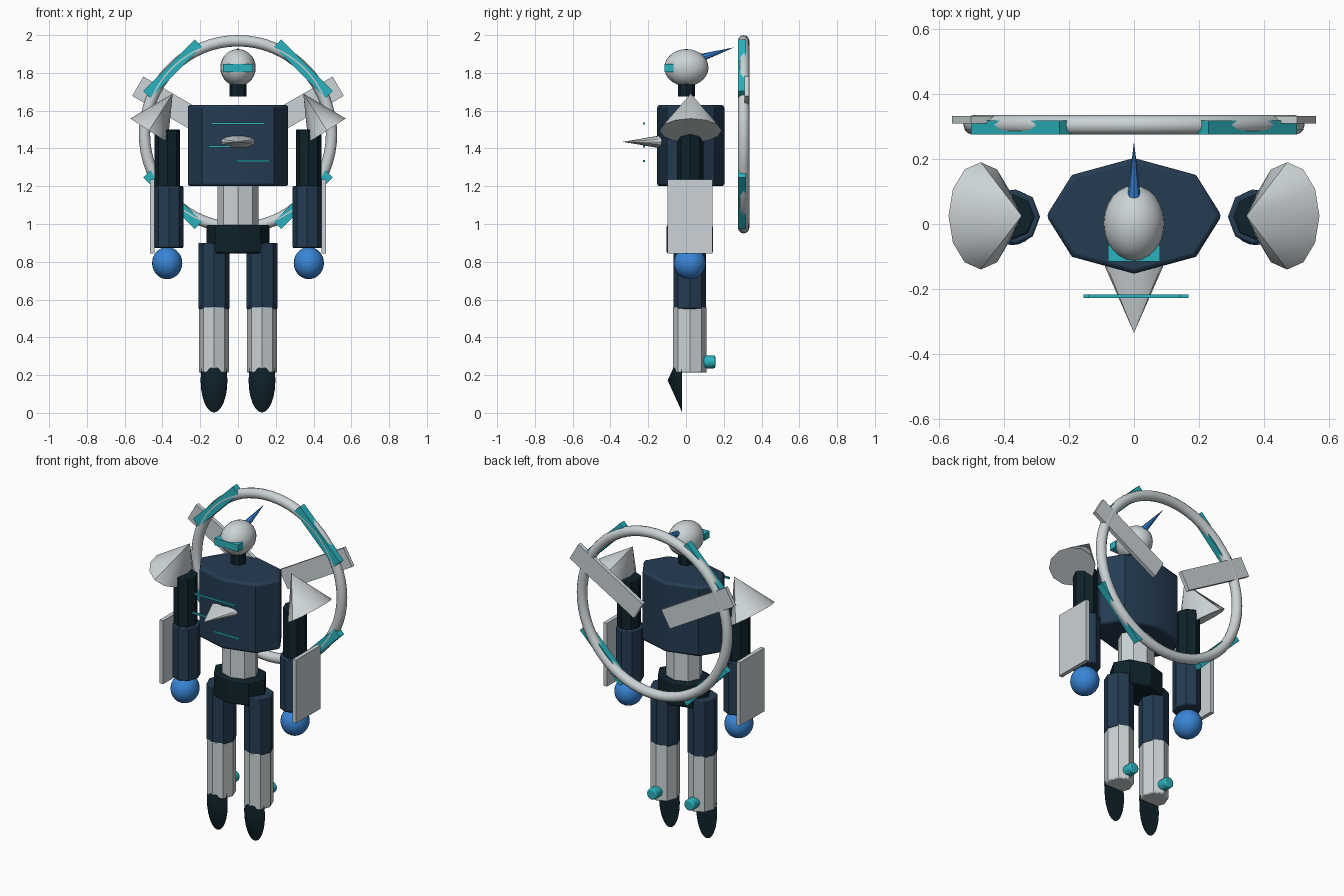
import bpy, math
from mathutils import Vector, Matrix

if "Cube" in bpy.data.objects:
    bpy.data.objects.remove(bpy.data.objects["Cube"])


def mat(name, col):
    m = bpy.data.materials.new(name)
    m.diffuse_color = (*col, 1)
    m.use_nodes = True
    m.node_tree.nodes["Principled BSDF"].inputs["Base Color"].default_value = m.diffuse_color
    return m


GREY = mat("pale_grey", (0.60, 0.65, 0.67))
NAVY = mat("navy", (0.018, 0.045, 0.085))
DARK = mat("dark_navy", (0.0045, 0.016, 0.024))
TEAL = mat("teal", (0.023, 0.45, 0.51))
BLUE = mat("bright_blue", (0.04, 0.235, 0.67))


def finish(name, m, size=(1, 1, 1), bevel=0, smooth=True):
    """Name, scale and colour the new primitive, with optional bevel."""
    o = bpy.context.object
    o.name = name
    o.data.transform(Matrix.Diagonal((*size, 1)))
    o.data.materials.append(m)
    if bevel:
        b = o.modifiers.new("bevel", 'BEVEL')
        b.width, b.segments, b.limit_method = bevel, 2, 'ANGLE'
        b.angle_limit = math.radians(60)
    if smooth:
        bpy.ops.object.shade_smooth_by_angle(angle=math.radians(31))
    return o


def box(name, m, loc, size, rot=(0, 0, 0)):
    bpy.ops.mesh.primitive_cube_add(size=1, location=loc, rotation=rot)
    return finish(name, m, size, smooth=False)


def prism(name, m, x, y, z0, z1, rx, ry, bevel=0.006):
    """Upright eight-sided column with corners on the axes."""
    bpy.ops.mesh.primitive_cylinder_add(vertices=8, radius=1, depth=1,
                                        location=(x, y, (z0 + z1) / 2))
    return finish(name, m, (rx, ry, z1 - z0), bevel)


def ball(name, m, loc, size):
    bpy.ops.mesh.primitive_uv_sphere_add(segments=24, ring_count=14, radius=1, location=loc)
    return finish(name, m, size)


def cone(name, m, base, tip, rx, ry, sides=16, rot=None):
    """Elliptical cone from base centre to tip."""
    base, tip = Vector(base), Vector(tip)
    d = tip - base
    bpy.ops.mesh.primitive_cone_add(vertices=sides, radius1=1, depth=1, location=(base + tip) / 2,
                                    rotation=rot or d.to_track_quat('Z', 'Y').to_euler())
    return finish(name, m, (rx, ry, d.length))


# Head, visor, antenna and neck
ball("head", GREY, (0, 0.002, 1.828), (0.094, 0.117, 0.098))
box("visor", TEAL, (0, -0.09, 1.826), (0.16, 0.05, 0.042))
cone("antenna", BLUE, (0, 0.085, 1.882), (0, 0.255, 1.935), 0.02, 0.02, 8)
prism("neck", DARK, 0, 0.002, 1.675, 1.76, 0.045, 0.045, 0)

# Trunk
prism("torso", NAVY, 0, 0.025, 1.2, 1.63, 0.27, 0.178, 0.014)
prism("abdomen", GREY, 0, 0.02, 0.98, 1.21, 0.108, 0.095)
prism("pelvis", DARK, 0, 0.02, 0.845, 0.995, 0.167, 0.122, 0.008)

# Chest spike and floating light bars
cone("chest_spike", GREY, (0, -0.13, 1.435), (0, -0.335, 1.435), 0.09, 0.035,
     rot=(math.pi / 2, 0, 0))
for x0, x1, z in ((-0.14, 0.14, 1.531), (-0.155, -0.04, 1.41), (-0.01, 0.168, 1.333)):
    box("chest_light", TEAL, ((x0 + x1) / 2, -0.222, z), (x1 - x0, 0.01, 0.011))

for side, s in (("right", 1), ("left", -1)):
    # Arm: flared shoulder, limbs, flat guard and hand
    tilt = math.atan2(0.125, 0.195)
    cone(side + "_shoulder", GREY, (s * 0.472, 0.025, 1.495), (s * 0.345, 0.025, 1.69),
         0.118, 0.165, 12, (0, -s * tilt, 0))
    prism(side + "_upper_arm", DARK, s * 0.374, 0.022, 1.19, 1.5, 0.068, 0.07)
    prism(side + "_forearm", NAVY, s * 0.366, 0.022, 0.873, 1.2, 0.077, 0.085)
    box(side + "_arm_guard", GREY, (s * 0.453, 0.02, 1.04), (0.024, 0.238, 0.39))
    ball(side + "_hand", BLUE, (s * 0.375, 0.02, 0.793), (0.08, 0.085, 0.085))

    # Leg: thigh, shin, pointed foot and ankle thruster
    prism(side + "_thigh", NAVY, s * 0.127, 0.02, 0.55, 0.9, 0.083, 0.087)
    prism(side + "_shin", GREY, s * 0.127, 0.02, 0.213, 0.562, 0.079, 0.089)
    cone(side + "_foot", DARK, (s * 0.127, -0.02, 0.172), (s * 0.127, -0.097, 0.172),
         0.071, 0.17, 24, (math.pi / 2, 0, 0))
    bpy.ops.mesh.primitive_cylinder_add(vertices=12, radius=1, depth=1, rotation=(math.pi / 2, 0, 0),
                                        location=(s * 0.127, 0.122, 0.27))
    finish(side + "_ankle_thruster", TEAL, (0.034, 0.034, 0.066), 0.008)

    # Rear wing strut
    box(side + "_wing_strut", GREY, (s * 0.312, 0.321, 1.603), (0.505, 0.024, 0.118),
        (0, -s * math.radians(30), 0))

# Back ring with four tangent plates
RING_Z, RING_Y, RING_R = 1.475, 0.305, 0.495
bpy.ops.mesh.primitive_torus_add(major_radius=RING_R, minor_radius=0.03, major_segments=64,
                                 minor_segments=12, location=(0, RING_Y, RING_Z),
                                 rotation=(math.pi / 2, 0, 0))
finish("back_ring", GREY)
for k in range(4):
    a = math.radians(45 + 90 * k)
    box("ring_plate", TEAL, (0.489 * math.cos(a), 0.297, RING_Z + 0.489 * math.sin(a)),
        (0.055, 0.042, 0.385), (0, -a, 0))
